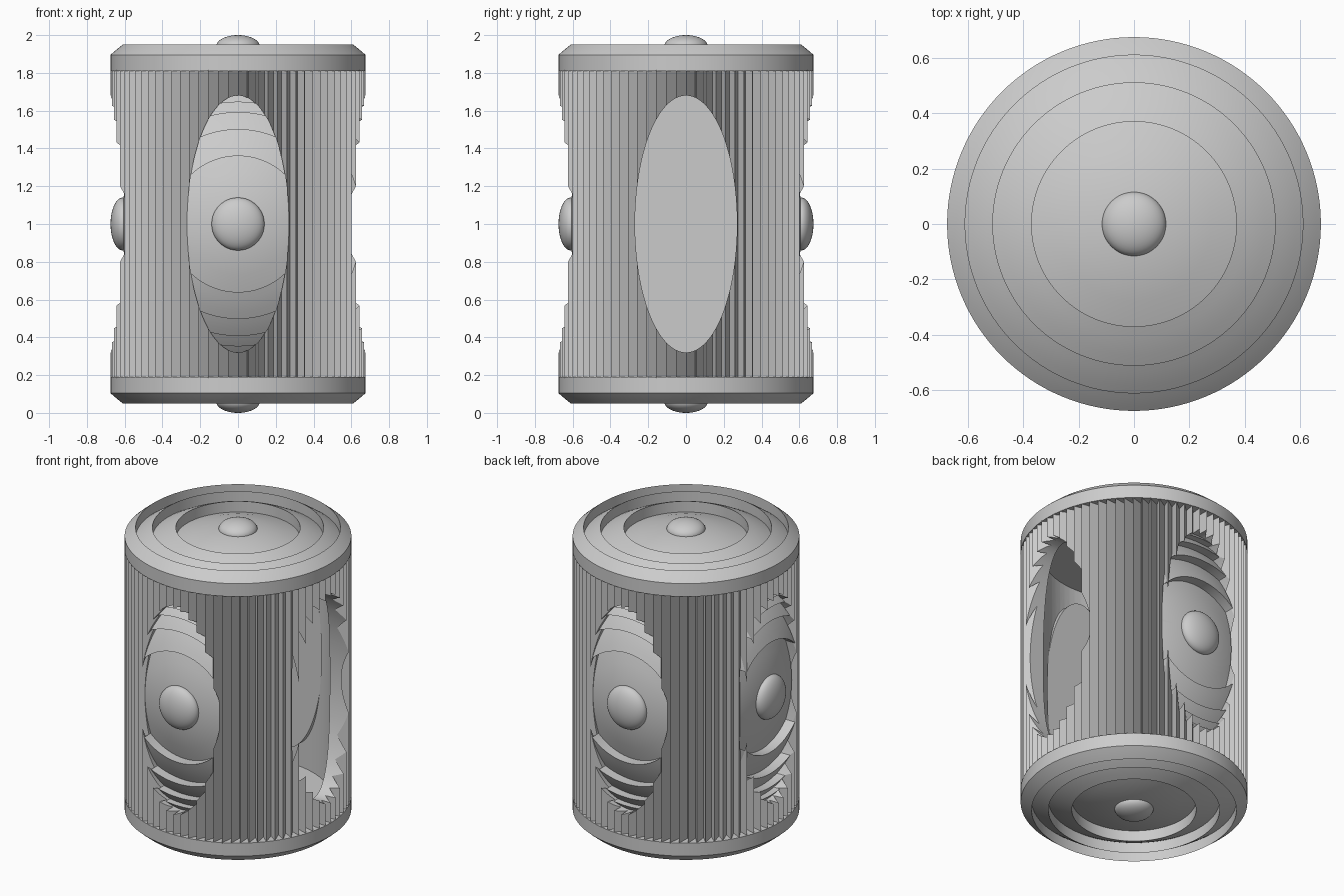
import bpy, bmesh, math
from math import cos, sin, pi, sqrt
from mathutils import Matrix

if "Cube" in bpy.data.objects:
    bpy.data.objects.remove(bpy.data.objects["Cube"], do_unlink=True)

grey = bpy.data.materials.new("plain grey")
grey.use_nodes = True
COLOUR = (0.6, 0.6, 0.6, 1)
grey.diffuse_color = COLOUR
grey.node_tree.nodes["Principled BSDF"].inputs["Base Color"].default_value = COLOUR

MID = 1.0          # height of the middle of the model
RADIUS = 0.675     # outer radius of barrel and caps
WINDOW = (0.27, 0.68)
AXES = {           # turns a part that points up to face a side
    "top": Matrix.Identity(4),
    "bottom": Matrix.Rotation(pi, 4, "X"),
    "front": Matrix.Rotation(pi / 2, 4, "X"),
    "back": Matrix.Rotation(-pi / 2, 4, "X"),
    "right": Matrix.Rotation(-pi / 2, 4, "Y"),
}


def make(name, bm, side="top"):
    bmesh.ops.recalc_face_normals(bm, faces=bm.faces)
    bm.transform(Matrix.Translation((0, 0, MID)) @ AXES[side])
    mesh = bpy.data.meshes.new(name)
    bm.to_mesh(mesh)
    bm.free()
    mesh.materials.append(grey)
    obj = bpy.data.objects.new(name, mesh)
    bpy.context.collection.objects.link(obj)
    return obj


def activate(obj):
    bpy.ops.object.select_all(action="DESELECT")
    obj.select_set(True)
    bpy.context.view_layer.objects.active = obj


def smooth(obj, degrees=25):
    activate(obj)
    bpy.ops.object.shade_smooth_by_angle(angle=math.radians(degrees))


def cut(obj, cutter, operation):
    activate(obj)
    mod = obj.modifiers.new("window", "BOOLEAN")
    mod.operation = operation
    mod.solver = "EXACT"
    mod.object = cutter
    bpy.ops.object.modifier_apply(modifier=mod.name)


def stepped_lens(rings, apex, base, segments=128):
    """Disc whose domed top is collapsed into concentric saw-tooth rings."""
    def drop(r):
        return 1 - sqrt(1 - r * r)
    profile = []
    for inner, outer in zip(rings, rings[1:]):
        for i in range(5):
            r = inner + (outer - inner) * i / 4
            profile.append((r, apex - drop(r) + drop(inner)))
    profile += [(rings[-1], base), (0, base)]
    bm = bmesh.new()
    verts = [bm.verts.new((r, 0, z)) for r, z in profile]
    edges = [bm.edges.new(pair) for pair in zip(verts, verts[1:])]
    bmesh.ops.spin(bm, geom=verts + edges, cent=(0, 0, 0), axis=(0, 0, 1),
                   angle=2 * pi, steps=segments, use_duplicate=False)
    bmesh.ops.remove_doubles(bm, verts=bm.verts, dist=0.0002)
    return bm


def knob(name, side, radius, height, centre):
    bm = bmesh.new()
    bmesh.ops.create_uvsphere(bm, u_segments=40, v_segments=20, radius=1)
    bm.transform(Matrix.Translation((0, 0, centre))
                 @ Matrix.Diagonal((radius, radius, height, 1)))
    smooth(make(name, bm, side))


def window_cutter(name, along_x):
    """Elliptical prism running right through the barrel."""
    bm = bmesh.new()
    bmesh.ops.create_cone(bm, cap_ends=True, segments=128,
                          radius1=1, radius2=1, depth=2)
    bm.transform(Matrix.Diagonal((*WINDOW, 1, 1)))
    if along_x:
        bm.transform(Matrix.Rotation(pi / 2, 4, "Z"))
    cutter = make(name, bm, "right" if along_x else "front")
    cutter.hide_render = True
    return cutter


def fluted_barrel(teeth=80, depth=0.07, inner=0.55, half=0.815):
    """Hollow tube with saw-tooth flutes around the outside."""
    outline, bore = [], []
    for k in range(teeth):
        a, b = 2 * pi * k / teeth, 2 * pi * (k + 1) / teeth
        for r, t in ((RADIUS, a), (RADIUS - depth, b - 0.0005)):
            outline.append((r * cos(t), r * sin(t)))
            bore.append((inner * cos(t), inner * sin(t)))
    bm = bmesh.new()
    loops = [[bm.verts.new((x, y, z)) for x, y in ring]
             for ring, z in ((outline, -half), (outline, half),
                             (bore, half), (bore, -half))]
    n = len(outline)
    for i in range(4):
        low, high = loops[i], loops[(i + 1) % 4]
        for j in range(n):
            k = (j + 1) % n
            bm.faces.new((low[j], low[k], high[k], high[j]))
    return make("fluted_barrel", bm)


cutter_x = window_cutter("window_cutter_x", True)
cutter_y = window_cutter("window_cutter_y", False)

# Barrel with four elliptical windows
barrel = fluted_barrel()
for cutter in (cutter_x, cutter_y):
    cut(barrel, cutter, "DIFFERENCE")
smooth(barrel, 15)

# End caps with their knobs
for side in ("top", "bottom"):
    cap = make(side + "_cap", stepped_lens((0, 0.37, 0.51, 0.61, RADIUS), 0.95, 0.81), side)
    smooth(cap)
    knob(side + "_knob", side, 0.116, 0.06, 0.94)

# Lenses with their knobs fill three windows; the left one stays open
for side in ("front", "back", "right"):
    lens = make(side + "_lens",
                stepped_lens((0, 0.36, 0.5, 0.59, 0.645, 0.685), 0.617, 0.49), side)
    cut(lens, cutter_x if side == "right" else cutter_y, "INTERSECT")
    smooth(lens)
    knob(side + "_knob", side, 0.14, 0.065, 0.61)

for cutter in (cutter_x, cutter_y):
    bpy.data.objects.remove(cutter, do_unlink=True)
